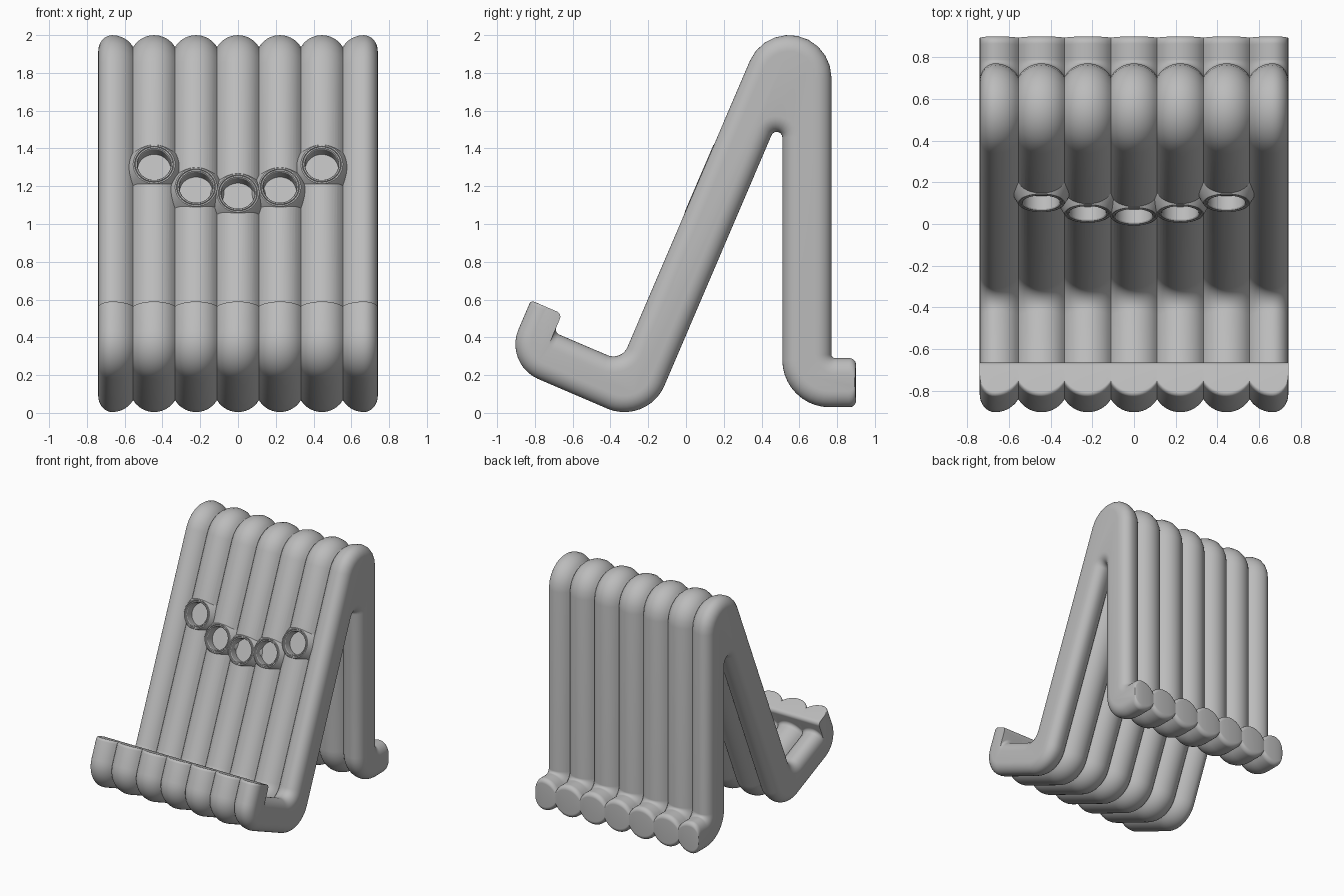
import bpy, bmesh, math
from mathutils import Vector, Matrix

cube = bpy.data.objects.get("Cube")
if cube:
    bpy.data.objects.remove(cube)

grey = bpy.data.materials.new("plain_grey")
grey.use_nodes = True
grey.diffuse_color = (0.5, 0.5, 0.5, 1)
grey.node_tree.nodes["Principled BSDF"].inputs["Base Color"].default_value = (0.5, 0.5, 0.5, 1)

# Side outline corners: y, z, fillet radius, inset weight of the edge that follows
OUTLINE = [
    (0.77, 2.873, 0.225, 1),     # peak
    (0.77, 0.29, 0.02, 1),       # foot heel
    (0.90, 0.29, 0.035, 0.1),    # foot end
    (0.90, 0.03, 0.035, 1),
    (0.51, 0.03, 0.25, 1),       # foot bend
    (0.51, 1.604, 0.03, 1),      # crotch
    (-0.205, -0.068, 0.23, 1),   # front bend, underside
    (-0.966, 0.258, 0.20, 1),    # lip bend
    (-0.821, 0.596, 0.02, 0),    # lip top
    (-0.656, 0.525, 0.03, 0),    # lip back
    (-0.698, 0.426, 0.03, 1),
    (-0.342, 0.274, 0.08, 1),    # front bend, upper side
]
PITCH, RADIUS, HALF = 0.222, 0.13, 0.74
ARC = 10


def cross(a, b):
    return a.x * b.y - a.y * b.x


def outline(inset):
    """Filleted side outline with its edges moved inward."""
    n = len(OUTLINE)
    pts = [Vector(c[:2]) for c in OUTLINE]
    dirs = [(pts[(i + 1) % n] - pts[i]).normalized() for i in range(n)]
    base = [pts[i] + Vector((dirs[i].y, -dirs[i].x)) * inset * OUTLINE[i][3] for i in range(n)]
    loop = []
    for i in range(n):
        a, b = dirs[i - 1], dirs[i]
        corner = base[i - 1] + a * (cross(base[i] - base[i - 1], b) / cross(a, b))
        convex = cross(a, b) < 0
        r = OUTLINE[i][2]
        if OUTLINE[i - 1][3] == OUTLINE[i][3] == 1:
            r = max(r - inset, 0.01) if convex else r + inset
        side = 1 if convex else -1
        na, nb = Vector((a.y, -a.x)) * side, Vector((b.y, -b.x)) * side
        centre = corner + (na + nb) * (r / (1 + na.dot(nb)))
        sweep = math.atan2(cross(-na, -nb), na.dot(nb))
        for k in range(ARC + 1):
            loop.append(centre + Matrix.Rotation(sweep * k / ARC, 2) @ (-na * r))
    return loop


def finish(bm, name):
    bmesh.ops.recalc_face_normals(bm, faces=bm.faces)
    mesh = bpy.data.meshes.new(name)
    bm.to_mesh(mesh)
    bm.free()
    mesh.materials.append(grey)
    ob = bpy.data.objects.new(name, mesh)
    bpy.context.collection.objects.link(ob)
    return ob


def activate(ob):
    bpy.ops.object.select_all(action='DESELECT')
    ob.select_set(True)
    bpy.context.view_layer.objects.active = ob


def smooth(ob):
    activate(ob)
    bpy.ops.object.shade_smooth_by_angle(angle=math.radians(32))


def rib(index):
    """One rounded rib, lofted across x; the end ribs have a narrower outer side."""
    stations = []
    reach = PITCH / 2
    for k in range(-8, 9):
        x = reach * k / 8
        stations.append((x, RADIUS - math.sqrt(RADIUS ** 2 - x ** 2)))
    if abs(index) == 3:
        edge = HALF - 3 * PITCH
        stations = [s for s in stations if s[0] <= 0]
        for k in range(1, 9):
            t = math.pi / 2 * k / 8
            stations.append((edge * math.sin(t), 0.085 * (1 - math.cos(t))))
    sign = -1 if index < 0 else 1
    bm = bmesh.new()
    rings = [[bm.verts.new((sign * x + index * PITCH, p.x, p.y)) for p in outline(d)]
             for x, d in stations]
    for r0, r1 in zip(rings, rings[1:]):
        for i in range(len(r0)):
            j = (i + 1) % len(r0)
            bm.faces.new((r0[i], r0[j], r1[j], r1[i]))
    bm.faces.new(rings[0])
    bm.faces.new(rings[-1])
    return finish(bm, "rib_%d" % (index + 4))


def lathe(profile, name, place):
    """Revolve (radius, height) points about the socket axis."""
    bm = bmesh.new()
    vs = [bm.verts.new((r, 0, h)) for r, h in profile]
    es = [bm.edges.new(e) for e in zip(vs, vs[1:])]
    bmesh.ops.spin(bm, geom=vs + es, cent=(0, 0, 0), axis=(0, 0, 1),
                   angle=math.tau, steps=48, use_merge=True)
    bmesh.ops.remove_doubles(bm, verts=bm.verts, dist=1e-5)
    bmesh.ops.transform(bm, matrix=place, verts=bm.verts)
    return finish(bm, name)


ribs = {i: rib(i) for i in range(-3, 4)}

# Round sockets sunk into the sloping front
slope = Vector((0, 0.393, 0.919))
facing = Vector((0, -0.919, 0.393))
tilt = facing.to_track_quat('Z', 'Y').to_matrix().to_4x4()
CUP = [(0, -0.07), (0.088, -0.07), (0.088, -0.003), (0.092, 0.003), (0.099, 0.003),
       (0.101, -0.002), (0.104, 0.003), (0.111, 0.003), (0.116, -0.004), (0.148, -0.065)]
for index in range(-2, 3):
    z = (1.163, 1.195, 1.315)[abs(index)]
    y = 0.338 - (1.863 - z) * slope.y / slope.z
    place = Matrix.Translation((index * PITCH, y, z)) @ tilt
    cutter = lathe([(0, -0.075), (0.094, -0.075), (0.094, 0.05), (0, 0.05)], "cutter", place)
    cutter.hide_render = True
    cut = ribs[index].modifiers.new("socket_hole", 'BOOLEAN')
    cut.operation = 'DIFFERENCE'
    cut.solver = 'EXACT'
    cut.object = cutter
    activate(ribs[index])
    bpy.ops.object.modifier_apply(modifier=cut.name)
    bpy.data.objects.remove(cutter)
    smooth(lathe(CUP, "socket_%d" % (index + 3), place))

for ob in ribs.values():
    smooth(ob)
